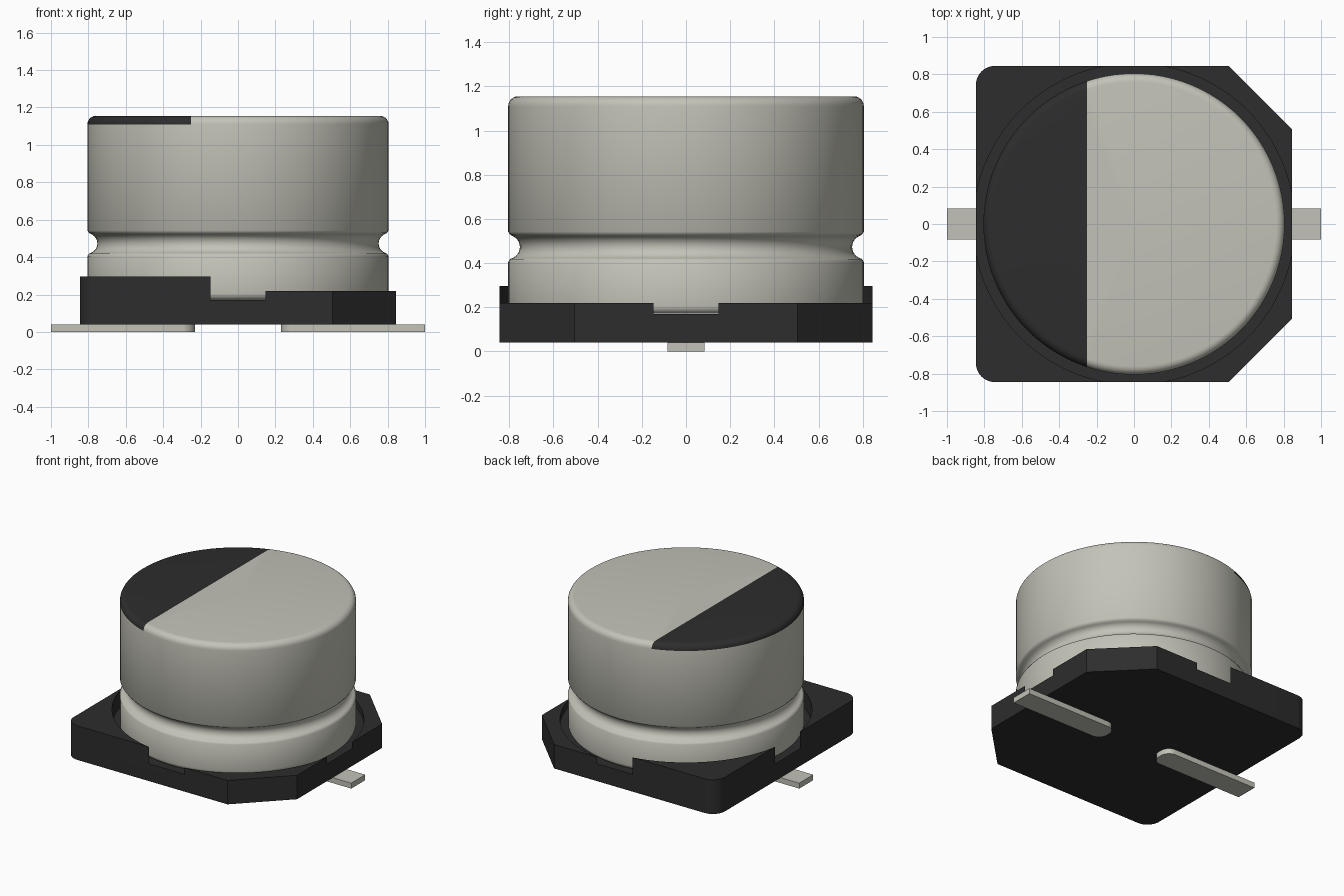
import bpy, bmesh
from math import sin, cos, pi, radians
from mathutils import Vector

if "Cube" in bpy.data.objects:
    bpy.data.objects.remove(bpy.data.objects["Cube"])


def material(name, colour):
    m = bpy.data.materials.new(name)
    m.use_nodes = True
    m.diffuse_color = (*colour, 1)
    m.node_tree.nodes["Principled BSDF"].inputs["Base Color"].default_value = (*colour, 1)
    return m


metal = material("pale metal", (0.55, 0.545, 0.48))
black = material("black plastic", (0.026, 0.026, 0.026))


def make_object(name, bm, *mats):
    bmesh.ops.recalc_face_normals(bm, faces=bm.faces)
    mesh = bpy.data.meshes.new(name)
    bm.to_mesh(mesh)
    bm.free()
    for m in mats:
        mesh.materials.append(m)
    ob = bpy.data.objects.new(name, mesh)
    bpy.context.collection.objects.link(ob)
    return ob


def smooth(ob, angle):
    bpy.ops.object.select_all(action='DESELECT')
    ob.select_set(True)
    bpy.context.view_layer.objects.active = ob
    bpy.ops.object.shade_smooth_by_angle(angle=radians(angle))


def arc(cx, cy, r, start, end, steps=8):
    """Points along an arc, angles in degrees."""
    angles = [radians(start + (end - start) * i / steps) for i in range(steps + 1)]
    return [(cx + r * cos(a), cy + r * sin(a)) for a in angles]


def prism(outline, z0, z1):
    """Extrude a plan outline from z0 up to z1."""
    bm = bmesh.new()
    face = bm.faces.new([bm.verts.new((x, y, z0)) for x, y in outline])
    new = bmesh.ops.extrude_face_region(bm, geom=[face])["geom"]
    verts = [v for v in new if isinstance(v, bmesh.types.BMVert)]
    bmesh.ops.translate(bm, verts=verts, vec=(0, 0, z1 - z0))
    return bm


def cut(ob, cutter):
    """Subtract a cutter, then discard it."""
    cutter.hide_render = True
    mod = ob.modifiers.new("cut", 'BOOLEAN')
    mod.operation = 'DIFFERENCE'
    mod.solver = 'EXACT'
    mod.object = cutter
    bpy.context.view_layer.objects.active = ob
    bpy.ops.object.modifier_apply(modifier=mod.name)
    bpy.data.objects.remove(cutter)


# Base: square with two rounded and two chamfered corners
half, chamfer, corner = 0.845, 0.505, 0.1
inner = half - corner
outline = [(chamfer, -half), (half, -chamfer), (half, chamfer), (chamfer, half)]
outline += arc(-inner, inner, corner, 90, 180) + arc(-inner, -inner, corner, 180, 270)
base = make_object("base", prism(outline, 0.04, 0.297), black)

# Lower the chamfered half, then cut the round seat, which opens the four side notches
step = [(0, -1), (1, -1), (1, 1), (0, 1)]
cut(base, make_object("step_cutter", prism(step, 0.22, 0.5), black))
seat = arc(0, 0, 0.858, 0, 360, 128)[:-1]
cut(base, make_object("seat_cutter", prism(seat, 0.17, 0.5), black))
smooth(base, 25)

# Can: turned profile with rounded ends and a crimped groove
radius, top, fillet = 0.805, 1.155, 0.045
profile = [(0, 0.171)]
profile += arc(radius - 0.035, 0.206, 0.035, -90, 0, 5)
profile += [(radius, 0.405), (0.797, 0.418)]
profile += arc(0.806, 0.473, 0.054, 250, 110, 12)
profile += [(0.797, 0.53), (radius, 0.542)]
profile += arc(radius - fillet, top - fillet, fillet, 0, 90, 6)
profile += [(0, top)]
bm = bmesh.new()
verts = [bm.verts.new((r, 0, z)) for r, z in profile]
edges = [bm.edges.new(pair) for pair in zip(verts, verts[1:])]
bmesh.ops.spin(bm, geom=verts + edges, cent=(0, 0, 0), axis=(0, 0, 1),
               angle=2 * pi, steps=96, use_merge=True)
bmesh.ops.remove_doubles(bm, verts=bm.verts, dist=0.0001)

# Polarity mark: split the cap along a straight line and darken one side
mark_x = -0.25
cap = [f for f in bm.faces if f.calc_center_median().z > top - fillet]
geom = set(cap)
for f in cap:
    geom.update(f.edges)
    geom.update(f.verts)
bmesh.ops.bisect_plane(bm, geom=list(geom), plane_co=(mark_x, 0, 0), plane_no=(1, 0, 0))
for f in bm.faces:
    c = f.calc_center_median()
    f.material_index = int(c.z > top - fillet and c.x < mark_x)
can = make_object("can", bm, metal, black)
smooth(can, 35)

# Leads: flat strips with rounded inner ends
w, r = 0.083, 0.07
for name, side in (("left_lead", 1), ("right_lead", -1)):
    strip = [(1, -w), (1, w)]
    strip += arc(0.23 + r, w - r, r, 90, 180) + arc(0.23 + r, r - w, r, 180, 270)
    lead = make_object(name, prism([(x * side, y) for x, y in strip], 0, 0.041), metal)
    smooth(lead, 30)
